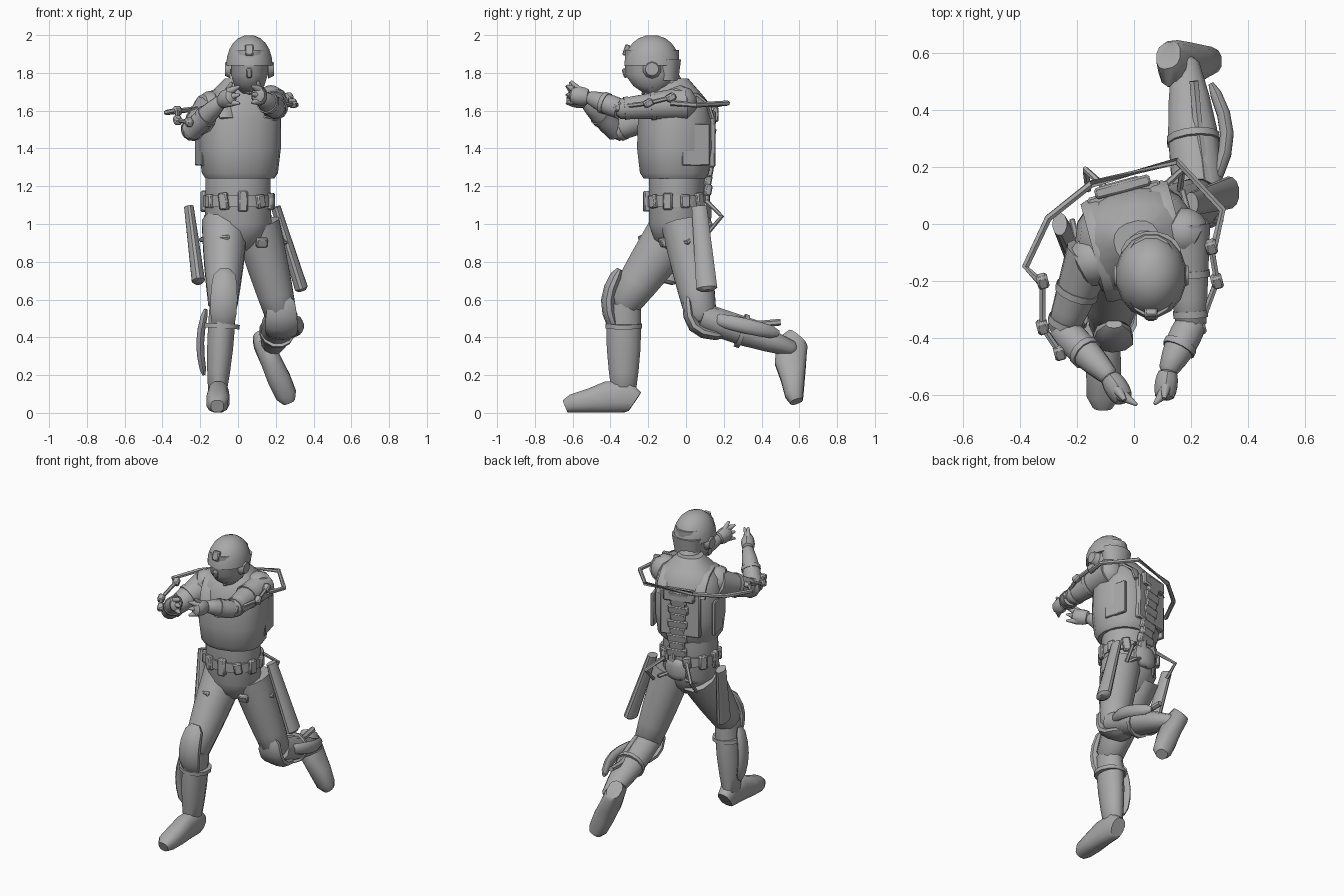
import bpy, bmesh, math
from mathutils import Vector, Matrix

default_cube = bpy.data.objects.get("Cube")
if default_cube:
    bpy.data.objects.remove(default_cube, do_unlink=True)

# One plain grey for the whole figure
grey = bpy.data.materials.new("plain_grey")
grey.use_nodes = True
grey.diffuse_color = (.4, .4, .4, 1)
grey.node_tree.nodes["Principled BSDF"].inputs["Base Color"].default_value = grey.diffuse_color

# Main directions; the chest is turned a little towards the left
side = Vector((1, 0, 0))
up = Vector((0, 0, 1))
back = Vector((0, 1, 0))
yaw = math.radians(15)
chest_turn = Matrix.Rotation(yaw, 3, 'Z')
chest_side = chest_turn @ side
chest_back = chest_turn @ back


def finish(name, bm):
    """Turn a bmesh into a smooth shaded object with crisp edges."""
    bmesh.ops.recalc_face_normals(bm, faces=bm.faces)
    mesh = bpy.data.meshes.new(name)
    bm.to_mesh(mesh)
    bm.free()
    mesh.materials.append(grey)
    obj = bpy.data.objects.new(name, mesh)
    bpy.context.collection.objects.link(obj)
    bpy.ops.object.select_all(action='DESELECT')
    obj.select_set(True)
    bpy.context.view_layer.objects.active = obj
    bpy.ops.object.shade_smooth_by_angle(angle=math.radians(40))


def loft(name, centres, radii, sides=12, across=side, level=False, square=1):
    """Skin rings with (width, depth) radii along a path of centres."""
    bm = bmesh.new()
    rings = []
    last = len(centres) - 1
    for i, (centre, (width, depth)) in enumerate(zip(centres, radii)):
        along = centres[min(i + 1, last)] - centres[max(i - 1, 0)]
        along = up if level else along.normalized()
        u = (across - along * across.dot(along)).normalized()
        v = along.cross(u)
        ring = []
        for k in range(sides):
            angle = math.tau * (k + .5) / sides
            c, s = math.cos(angle), math.sin(angle)
            c = math.copysign(abs(c) ** square, c)
            s = math.copysign(abs(s) ** square, s)
            ring.append(bm.verts.new(centre + u * c * width + v * s * depth))
        rings.append(ring)
    for low, high in zip(rings, rings[1:]):
        for k in range(sides):
            n = (k + 1) % sides
            bm.faces.new((low[k], low[n], high[n], high[k]))
    bm.faces.new(rings[0])
    bm.faces.new(rings[-1])
    finish(name, bm)


def column(name, x, y, profile, across=side, square=1):
    """Upright body from (height, half width, half depth) levels."""
    centres = [Vector((x, y, height)) for height, width, depth in profile]
    radii = [(width, depth) for height, width, depth in profile]
    loft(name, centres, radii, sides=16, across=across, level=True, square=square)


def limb(name, start, end, thick, thin, flat=1, bulge=0):
    """Tapering limb with a rounded far end."""
    fractions = [k / 4 for k in range(5)]
    centres = [start.lerp(end, f) for f in fractions]
    sizes = [thick + (thin - thick) * f + bulge * math.sin(math.pi * f) for f in fractions]
    centres.append(end + (end - start).normalized() * thin * .4)
    sizes.append(thin * .6)
    loft(name, centres, [(size, size * flat) for size in sizes])


def pad(name, start, end, width, depth, bow=Vector()):
    """Armour piece with narrowed ends, optionally bowed outwards."""
    centres, radii = [], []
    for f in (0, .1, .3, .5, .7, .9, 1):
        arch = max(math.sin(math.pi * f), 0)
        scale = .4 + .6 * arch ** .3
        centres.append(start.lerp(end, f) + bow * arch)
        radii.append((width * scale, depth * scale))
    loft(name, centres, radii, sides=10)


def rod(name, points, radius=.012):
    """Thin strut of even thickness."""
    loft(name, [Vector(p) for p in points], [(radius, radius)] * len(points), sides=6)


def block(name, place, size, turn=0, lean=0):
    """Bevelled box, turned about z and leaned about x."""
    bm = bmesh.new()
    bmesh.ops.create_cube(bm, size=1)
    bmesh.ops.scale(bm, vec=size, verts=bm.verts)
    bmesh.ops.bevel(bm, geom=bm.edges[:], offset=min(size) * .2, segments=1, affect='EDGES')
    spin = Matrix.Rotation(turn, 4, 'Z') @ Matrix.Rotation(lean, 4, 'X')
    bmesh.ops.transform(bm, matrix=Matrix.Translation(place) @ spin, verts=bm.verts)
    finish(name, bm)


def strap(name, start, end, part, radius):
    """Band around a limb, part of the way between two joints."""
    step = (end - start).normalized() * .012
    middle = start.lerp(end, part)
    loft(name, [middle - step, middle + step], [(radius, radius)] * 2)


def boot(name, heel, toe, lift):
    """Boot resting on a sole line, rising along the lift direction."""
    shape = ((0, .045, .06), (.1, .055, .085), (.4, .058, .085),
             (.65, .063, .065), (.9, .058, .05), (1, .035, .035))
    centres = [heel.lerp(toe, f) + lift * height for f, width, height in shape]
    loft(name, centres, [(width, height) for f, width, height in shape], square=.8)


# Joints of the pose: right leg leading, left leg trailing, both arms forward
right_hip, left_hip = Vector((-.07, -.04, 1)), Vector((.1, -.01, 1))
right_knee, left_knee = Vector((-.08, -.33, .58)), Vector((.23, .08, .51))
right_ankle, left_ankle = Vector((-.11, -.33, .1)), Vector((.18, .56, .34))
right_shoulder, left_shoulder = Vector((-.15, -.1, 1.61)), Vector((.18, 0, 1.64))
right_elbow, left_elbow = Vector((-.25, -.37, 1.49)), Vector((.2, -.35, 1.61))
right_wrist, left_wrist = Vector((-.09, -.53, 1.65)), Vector((.12, -.51, 1.67))

# Trunk: pelvis, belt, vest, neck
column("pelvis", 0, -.05, [(.86, .05, .06), (.92, .14, .12), (1, .18, .15), (1.26, .175, .15)])
column("belt", 0, -.05, [(1.09, .185, .16), (1.15, .185, .16)])
column("vest", .01, -.06, [(1.24, .18, .16), (1.27, .2, .18), (1.4, .215, .195), (1.56, .215, .19),
                           (1.65, .2, .17), (1.7, .15, .13), (1.77, .08, .07)], chest_side, .85)
limb("neck", Vector((.02, -.04, 1.64)), Vector((.05, -.12, 1.8)), .08, .07)

# Thin vest panels and shoulder straps, in the turned frame of the chest
core = Vector((.01, -.06, 0))
block("back_plate", core + chest_back * .17 + up * 1.45, (.26, .04, .3), yaw)
for label, s in (("left", 1), ("right", -1)):
    block(label + "_side_panel", core + chest_side * s * .2 + chest_back * .06 + up * 1.42,
          (.02, .15, .22), yaw)
    centres = [core + chest_side * s * .12 + chest_back * .17 * math.cos(a) + up * (1.56 + .14 * math.sin(a))
               for a in (math.pi * k / 6 for k in range(7))]
    loft(label + "_shoulder_strap", centres, [(.04, .015)] * len(centres), sides=8, across=chest_side)

# Pouches around the belt
pouches = 11
for k in range(pouches):
    a = math.tau * (k + .5) / pouches
    block("belt_pouch", Vector((.18 * math.cos(a), .16 * math.sin(a) - .05, 1.12)),
          (.035, .05, .07 + .02 * (k % 3)), a, .15 * (k % 2))

# Spine of overlapping wedges running down the back
spine_top, spine_base = Vector((-.04, .13, 1.58)), Vector((0, .1, 1.13))
links = 9
for k in range(links):
    block("spine_link", spine_top.lerp(spine_base, k / links),
          (.13 - .03 * (k % 2), .04, .06), yaw, -.2)
block("spine_yoke", spine_top, (.2, .04, .08), yaw)
pad("spine_tail", spine_base, spine_base - up * .14, .08, .035)

# Head and helmet
head = Vector((.06, -.18, 1.84))
column("head", head.x, head.y, [(1.69, .035, .04), (1.73, .08, .1), (1.79, .1, .145), (1.92, .1, .145)])
dome = [math.radians(angle) for angle in range(0, 90, 16)]
column("helmet", head.x, head.y,
       [(head.z + .16 * math.sin(a), .125 * math.cos(a) ** .9, .15 * math.cos(a) ** .9) for a in dome])
column("helmet_nape", head.x, -.1, [(1.76, .085, .06), (1.87, .105, .075)])
block("helmet_mount", head - back * .135 + up * .08, (.045, .03, .06), 0, -.3)
block("nose", head - back * .14 - up * .04, (.03, .03, .05), 0, .3)
for s in (1, -1):
    ear = head + side * s * .1 - up * .02
    loft("ear_cup", [ear, ear + side * s * .03], [(.05, .05), (.035, .035)], sides=10, across=back)
    rod("chin_strap", [ear, head + side * s * .07 - up * .11, head - back * .05 - up * .15], .008)

# Leading leg
limb("right_thigh", right_hip, right_knee, .125, .08, flat=1.15, bulge=.005)
limb("right_shin", right_knee, right_ankle, .072, .05, flat=1.3, bulge=.01)
boot("right_boot", Vector((-.1, -.27, 0)), Vector((-.11, -.64, 0)), up)
pad("right_knee_pad", Vector((-.07, -.35, .76)), Vector((-.08, -.37, .43)), .075, .04, back * -.05)
pad("right_calf_guard", Vector((-.17, -.33, .55)), Vector((-.18, -.32, .2)), .022, .05, side * -.025)

# Trailing leg, bent back at the knee
limb("left_thigh", left_hip, left_knee, .125, .085, bulge=.005)
limb("left_shin", left_knee, left_ankle, .088, .05, flat=.85, bulge=.02)
boot("left_boot", Vector((.12, .65, .4)), Vector((.27, .62, .06)), -back)
pad("left_knee_pad", Vector((.23, .01, .63)), Vector((.23, .2, .41)), .09, .035, (up + back) * -.06)
pad("left_calf_guard", Vector((.28, .14, .5)), Vector((.27, .49, .42)), .025, .04, side * .05)
rod("left_calf_strut", [(.25, .14, .55), (.22, .38, .47), (.21, .5, .48)], .018)

# Long blunt guards hanging at the hips
limb("left_hip_guard", Vector((.2, .07, 1.09)), Vector((.335, .11, .66)), .026, .036, flat=1.6)
limb("right_hip_guard", Vector((-.26, 0, 1.09)), Vector((-.21, -.1, .7)), .026, .036, flat=1.6)

# Arms and hands with tapering fingers
for label, inward, shoulder, elbow, wrist, aim in (
        ("left", -side, left_shoulder, left_elbow, left_wrist, Vector((-.01, -.07, .01))),
        ("right", side, right_shoulder, right_elbow, right_wrist, Vector((.04, -.06, .02)))):
    limb(label + "_upper_arm", shoulder, elbow, .09, .055)
    limb(label + "_forearm", elbow, wrist, .055, .035, bulge=.01)
    pad(label + "_shoulder_cap", shoulder + inward * .06, shoulder - inward * .05 - back * .06, .09, .095)
    pad(label + "_palm", wrist, wrist + aim * 1.5, .042, .05)
    for k in (-1, 0, 1):
        knuckle = wrist + aim * 1.1 + up * .03 * k
        limb(label + "_finger", knuckle, knuckle + aim * .6 + inward * .03 + up * .015 * k, .024, .006)
    thumb = wrist + aim * .8 + up * .03
    limb(label + "_thumb", thumb, thumb + aim * .6 + up * .04, .02, .008)
    strap(label + "_arm_strap", shoulder, elbow, .5, .078)
    strap(label + "_elbow_strap", shoulder, elbow, .9, .063)
    strap(label + "_forearm_strap", elbow, wrist, .5, .06)

# Straps on the shins
strap("right_shin_strap", right_knee, right_ankle, .25, .1)
strap("left_shin_strap", left_knee, left_ankle, .45, .095)

# Frame reaching from the back to both arms
rod("back_frame", [(.28, -.08, 1.64), (.31, .05, 1.63), (.15, .22, 1.64), (-.15, .14, 1.62),
                   (-.3, .02, 1.6), (-.38, -.15, 1.59), (-.33, -.2, 1.6)], .014)
left_strut = [Vector((.27, -.08, 1.67)), Vector((.29, -.2, 1.64)), Vector((.23, -.36, 1.62))]
right_strut = [Vector((-.32, -.2, 1.6)), Vector((-.32, -.36, 1.55)), Vector((-.26, -.45, 1.54))]
for label, strut in (("left", left_strut), ("right", right_strut)):
    rod(label + "_arm_strut", strut)
    for joint in strut:
        block(label + "_strut_joint", joint, (.04, .05, .04), yaw, .5)

# Harness around hips and thighs
for label, s, hip, knee in (("left", 1, left_hip, left_knee), ("right", -1, right_hip, right_knee)):
    thigh = hip.lerp(knee, .2)
    front, outer = thigh - back * .13, thigh + side * s * .125
    rod(label + "_thigh_harness", [spine_base - up * .08, hip + back * .14, outer, front])
    rod(label + "_hip_loop", [(s * .08, .11, 1.12), (s * .17, .19, 1.04), (s * .16, .12, .96)])
    block(label + "_harness_clip", front, (.06, .03, .05), yaw * s, .4)
